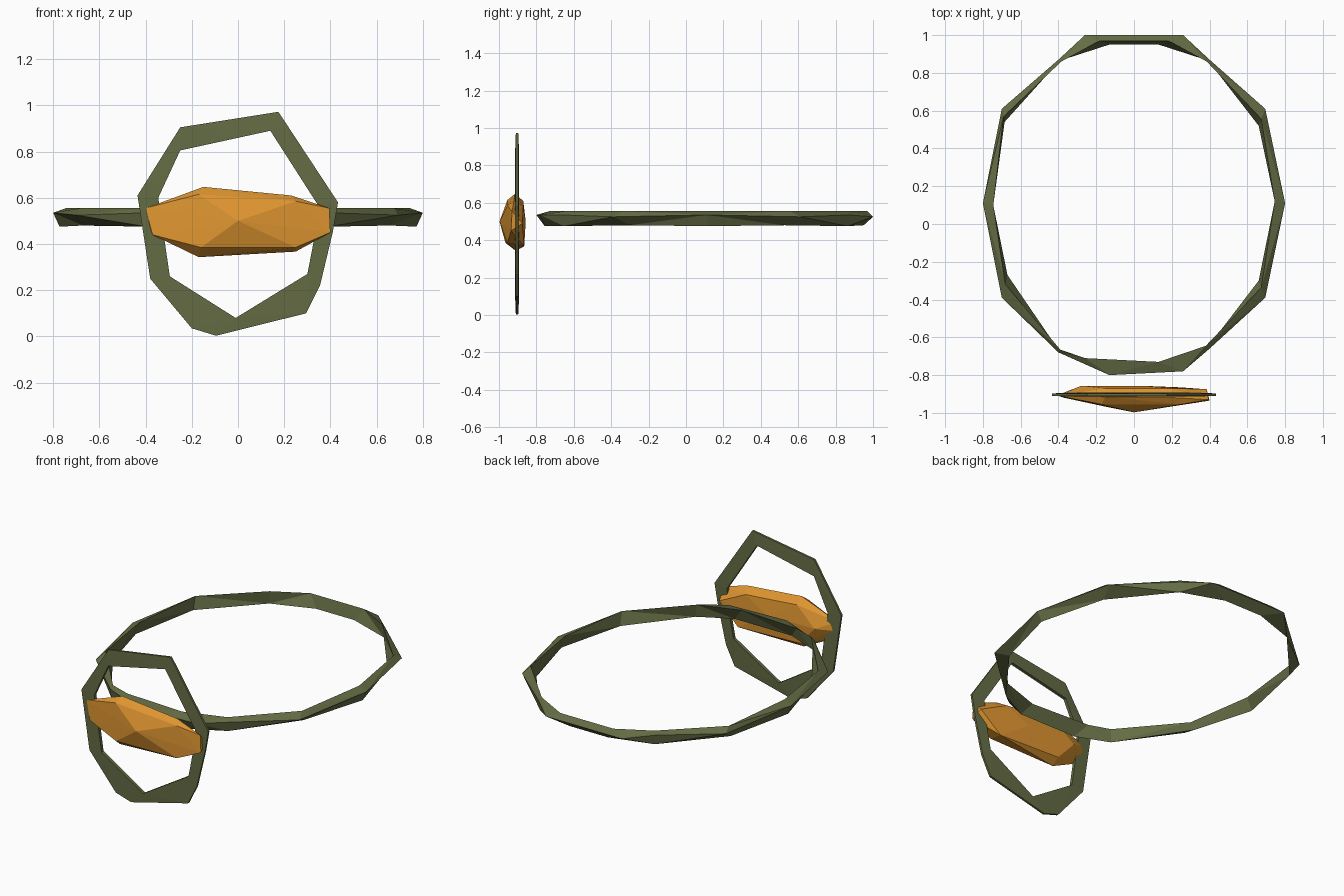
import bpy, bmesh

if "Cube" in bpy.data.objects:
    bpy.data.objects.remove(bpy.data.objects["Cube"])


def material(name, color):
    m = bpy.data.materials.new(name)
    m.diffuse_color = (*color, 1)
    m.use_nodes = True
    m.node_tree.nodes["Principled BSDF"].inputs["Base Color"].default_value = m.diffuse_color
    return m


GREEN = material("olive green", (0.127, 0.15, 0.058))
AMBER = material("amber", (0.73, 0.30, 0.03))


def finish(name, bm, mat):
    bmesh.ops.recalc_face_normals(bm, faces=bm.faces)
    mesh = bpy.data.meshes.new(name)
    bm.to_mesh(mesh)
    bm.free()
    mesh.materials.append(mat)
    obj = bpy.data.objects.new(name, mesh)
    bpy.context.collection.objects.link(obj)
    return obj


def loop_band(name, sections, mat):
    """Closed loop skinned through a list of equal-sized cross-sections."""
    bm = bmesh.new()
    rings = [[bm.verts.new(p) for p in s] for s in sections]
    n = len(rings[0])
    for i, a in enumerate(rings):
        b = rings[(i + 1) % len(rings)]
        for j in range(n):
            k = (j + 1) % n
            bm.faces.new((a[j], a[k], b[k], b[j]))
    bmesh.ops.triangulate(bm, faces=bm.faces)
    return finish(name, bm, mat)


# Neck cord: faceted three-sided loop, given by outer and inner plan corners
cord_outer = [(-.26, 1), (.26, 1), (.40, .87), (.695, .61), (.80, .11),
              (.695, -.39), (.40, -.66), (.26, -.78), (-.13, -.80),
              (-.40, -.68), (-.70, -.39), (-.80, .11), (-.70, .61), (-.40, .87)]
cord_inner = [(-.13, .95), (.13, .95), (.385, .86), (.66, .52), (.745, .12),
              (.66, -.30), (.38, -.645), (.13, -.73), (-.26, -.71),
              (-.39, -.665), (-.67, -.27), (-.745, .10), (-.685, .54), (-.385, .86)]
sections = []
for i, ((ox, oy), (ix, iy)) in enumerate(zip(cord_outer, cord_inner)):
    mx, my = (ox + ix) / 2, (oy + iy) / 2
    if i in (0, 1, 3, 5, 10, 12):   # ridge on top, inner edge underneath
        tx, ty = ox * .4 + ix * .6, oy * .4 + iy * .6
        sections.append([(ox, oy, .525), (tx, ty, .555), (ix, iy, .48)])
    else:                           # ridge on the inside, keel underneath
        sections.append([(ox, oy, .535), (ix, iy, .555), (mx, my, .475)])
loop_band("neck_cord", sections, GREEN)

# Pendant frame: thin upright irregular hoop
frame_outer = [(-.25, .905), (.175, .972), (.433, .58), (.41, .45), (.355, .22),
               (.295, .10), (-.095, .003), (-.20, .035), (-.38, .25), (-.435, .61)]
frame_inner = [(-.25, .805), (.14, .89), (.345, .57), (.335, .45), (.31, .32),
               (.30, .27), (-.01, .08), (-.01, .08), (-.295, .26), (-.345, .60)]
loop_band("pendant_frame", [
    [(ox, -.910, oz), (ox, -.897, oz), (ix, -.893, iz), (ix, -.913, iz)]
    for (ox, oz), (ix, iz) in zip(frame_outer, frame_inner)], GREEN)

# Pendant gem: convex hull of its facet corners
gem = [(0, -.997, .50), (-.15, -.915, .647), (-.17, -.955, .615),
       (.23, -.92, .61), (.25, -.955, .585), (.395, -.93, .555),
       (.40, -.935, .45), (.385, -.875, .49), (.25, -.955, .385),
       (.25, -.865, .367), (-.17, -.91, .343), (-.16, -.965, .385),
       (-.37, -.92, .44), (-.40, -.91, .555), (-.39, -.90, .50),
       (-.28, -.857, .50), (-.15, -.87, .61), (.05, -.857, .50),
       (-.17, -.865, .38), (.20, -.87, .58)]
bm = bmesh.new()
verts = [bm.verts.new(p) for p in gem]
hull = bmesh.ops.convex_hull(bm, input=verts)
loose = [v for v in bm.verts if not v.link_faces]
bmesh.ops.delete(bm, geom=loose, context='VERTS')
finish("pendant_gem", bm, AMBER)
